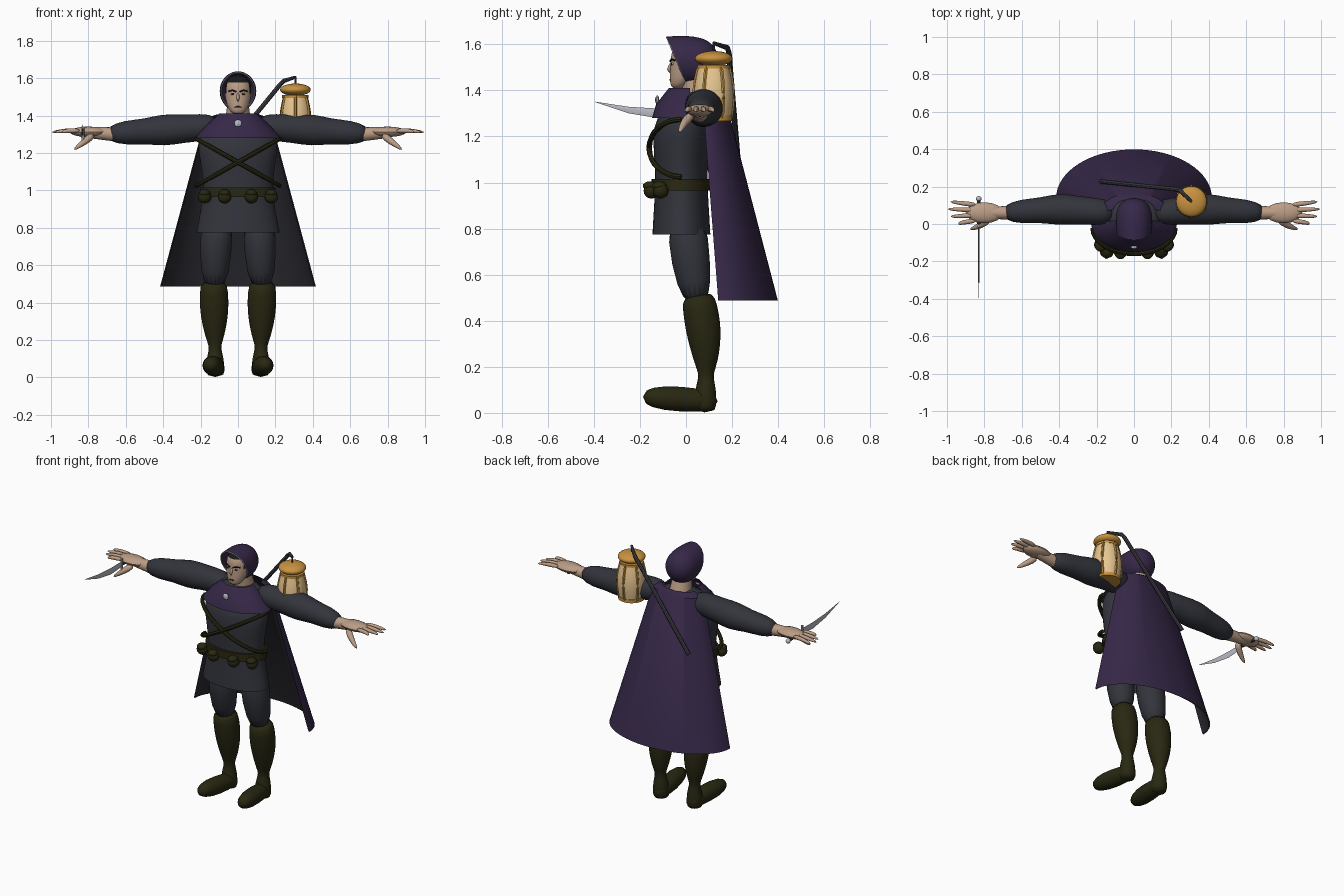
import bpy, bmesh
from math import sin, cos, pi, tau, radians
from mathutils import Vector, Matrix

cube = bpy.data.objects.get("Cube")
if cube:
    bpy.data.objects.remove(cube, do_unlink=True)


def colour(name, *rgb):
    material = bpy.data.materials.new(name)
    material.use_nodes = True
    material.diffuse_color = (*rgb, 1)
    shader = next(n for n in material.node_tree.nodes if n.type == 'BSDF_PRINCIPLED')
    shader.inputs["Base Color"].default_value = (*rgb, 1)
    shader.inputs["Roughness"].default_value = .8
    return material


GREY = colour("charcoal cloth", .033, .035, .045)
PURPLE = colour("purple cloth", .037, .021, .065)
OLIVE = colour("dark olive leather", .022, .021, .006)
SKIN = colour("skin", .5, .34, .24)
CREAM = colour("lantern cream", .85, .6, .3)
BRASS = colour("lantern brass", .58, .29, .05)
SILVER = colour("silver", .5, .5, .56)
DARK = colour("dark hair", .01, .01, .01)
IRON = colour("staff iron", .05, .05, .06)
LINING = colour("cape lining", .024, .023, .03)


def finish(name, bm, material, smooth=0, mirror=False):
    """Turn a bmesh into a shaded object, optionally mirrored and subdivided."""
    bmesh.ops.recalc_face_normals(bm, faces=bm.faces)
    mesh = bpy.data.meshes.new(name)
    bm.to_mesh(mesh)
    bm.free()
    mesh.materials.append(material)
    for polygon in mesh.polygons:
        polygon.use_smooth = True
    if not smooth:
        mesh.set_sharp_from_angle(angle=radians(40))
    part = bpy.data.objects.new(name, mesh)
    bpy.context.scene.collection.objects.link(part)
    if mirror:
        part.modifiers.new("Mirror", 'MIRROR').use_mirror_merge = False
    if smooth:
        subdivision = part.modifiers.new("Smooth", 'SUBSURF')
        subdivision.levels = subdivision.render_levels = smooth
    return part


def bridge(name, rings, material, closed=True, open_start=False, **options):
    """Join rings of points into a skin."""
    bm = bmesh.new()
    loops = [[bm.verts.new(point) for point in ring] for ring in rings]
    count = len(loops[0])
    for low, high in zip(loops, loops[1:]):
        for i in range(count if closed else count - 1):
            j = (i + 1) % count
            bm.faces.new((low[i], low[j], high[j], high[i]))
    if closed:
        bm.faces.new(loops[-1])
        if not open_start:
            bm.faces.new(loops[0])
    return finish(name, bm, material, **options)


def loft(name, axis, rows, material, sides=24, side=0, arc=None, warp=Vector, **options):
    """Each row holds: position on the axis, centre shift, half width, half depth."""
    first, last = arc or (0, tau - tau / sides)
    rings = []
    for along, shift, width, depth in rows:
        ring = []
        for i in range(sides):
            angle = first + (last - first) * i / (sides - 1)
            across, out = side + width * cos(angle), shift + depth * sin(angle)
            ring.append(warp((across, out, along) if axis == 'z' else (across, along, out)))
        rings.append(ring)
    return bridge(name, rings, material, closed=arc is None, **options)


def tube(name, points, radii, material, sides=16, **options):
    """Round skin along a path, with one radius or a radius per point."""
    points = [Vector(p) for p in points]
    if not isinstance(radii, list):
        radii = [radii] * len(points)
    rings = []
    for i, (point, radius) in enumerate(zip(points, radii)):
        heading = points[min(i + 1, len(points) - 1)] - points[max(i - 1, 0)]
        turn = heading.to_track_quat('Z', 'Y')
        angles = [tau * k / sides for k in range(sides)]
        rings.append([point + turn @ Vector((cos(a), sin(a), 0)) * radius for a in angles])
    return bridge(name, rings, material, **options)


def ball(name, centre, size, material, sides=16, **options):
    bm = bmesh.new()
    place = Matrix.Translation(centre) @ Matrix.Diagonal((*size, 1))
    bmesh.ops.create_uvsphere(bm, u_segments=sides, v_segments=sides // 2, radius=1, matrix=place)
    return finish(name, bm, material, **options)


# Tunic and belt
loft("tunic", 'z', [(.775, -.02, .225, .127), (.9, -.02, .2, .12), (1.04, -.02, .18, .11),
                    (1.2, -.02, .215, .13), (1.28, 0, .215, .13), (1.34, .03, .17, .11),
                    (1.4, .05, .1, .07)], GREY, open_start=True, smooth=1)
loft("belt", 'z', [(.965, -.02, .205, .13), (1.015, -.02, .2, .13)], OLIVE)

# Legs and boots; the calf swells and the ankle narrows
tube("thigh", [(.11, 0, .86), (.12, .02, .65), (.127, .05, .47)], [.092, .088, .062],
     GREY, smooth=1, mirror=True)
steps = [i / 8 for i in range(9)]
tube("boot_shaft", [(.13 - .01 * t, .05 + .03 * t + .02 * sin(pi * t), .52 * (1 - t)) for t in steps],
     [.07 - .015 * t + .013 * sin(tau * t) for t in steps], OLIVE, smooth=1, mirror=True)
tube("boot_foot", [(.12, .14, .05), (.12, .05, .055), (.14, -.1, .065), (.15, -.19, .07)],
     [.04, .053, .058, .03], OLIVE, smooth=1, mirror=True)

# Pouches and crossed straps
for place, x, y in [("outer", .178, -.11), ("inner", .072, -.15)]:
    ball(place + "_pouch", (x, y, .964), (.036, .034, .034), OLIVE, mirror=True)
    ball(place + "_pouch_flap", (x, y - .006, .985), (.03, .032, .02), OLIVE, mirror=True)
sweep = [pi * i / 16 for i in range(17)]
tube("strap", [(.222 * cos(a), -.02 - .14 * sin(a), 1.15 + .125 * cos(a)) for a in sweep],
     .012, OLIVE, sides=8, mirror=True)

# Arms and hands
tube("arm", [(i / 10, .08 - .02 * abs(i - 4) / 3, 1.35 - .007 * i) for i in range(1, 8)],
     [.06, .075, .077, .089, .067, .068, .042], GREY, smooth=1, mirror=True)
tube("wrist", [(.67, .06, 1.3), (.8, .06, 1.31)], [.037, .03], SKIN, mirror=True)
ball("palm", (.8, .06, 1.313), (.1, .056, .028), SKIN, mirror=True)
for i, finger in enumerate(["little", "ring", "middle", "index"]):
    spread = 1.5 - i
    knuckle, tip = .06 + .028 * spread, .06 + .04 * spread
    reach = 1 - .015 * abs(spread - .5) ** 2
    tube(finger + "_finger", [(.84, knuckle, 1.318), (.92, (knuckle + tip) / 2, 1.32),
                              (reach, tip, 1.31)], [.015, .014, .007], SKIN,
         sides=8, smooth=1, mirror=True)
tube("thumb", [(.77, .03, 1.3), (.82, -.01, 1.26), (.88, -.03, 1.215)], [.024, .02, .008],
     SKIN, sides=8, smooth=1, mirror=True)

# Head, with hair on the crown and temples
tube("neck", [(0, .055, 1.36), (0, .03, 1.48)], [.07, .055], SKIN)
head = loft("head", 'z', [(1.405, -.04, .03, .025), (1.45, -.015, .06, .057), (1.52, .01, .074, .077),
                          (1.58, .01, .07, .075), (1.62, .02, .03, .03)], SKIN, smooth=2)
head.data.materials.append(DARK)
for polygon in head.data.polygons:
    x, y, z = polygon.center
    if z > 1.58 or y > .03 or (z > 1.5 and abs(x) > .06):
        polygon.material_index = 1
tube("nose", [(0, -.06, 1.525), (0, -.08, 1.483), (0, -.065, 1.472)], [.006, .013, .008],
     SKIN, sides=8, smooth=1)
ball("eye_white", (.028, -.057, 1.515), (.013, .006, .006), SILVER, mirror=True)
ball("iris", (.028, -.062, 1.515), (.006, .003, .006), DARK, mirror=True)
tube("eyebrow", [(.01, -.069, 1.527), (.03, -.064, 1.535), (.05, -.048, 1.53)], .004,
     DARK, sides=8, mirror=True)
ball("mouth", (0, -.068, 1.446), (.02, .004, .004), DARK)


# Hood with a slanted opening and a pale rim
def slant(point):
    x, y, z = point
    return Vector((x, y + .42 * (1.6 - z) * max(0, (.08 - y) / .15), z))


loft("hood", 'y', [(-.07, 1.53, .095, .105), (.02, 1.53, .102, .11), (.1, 1.53, .088, .093),
                   (.14, 1.53, .035, .035)], PURPLE, open_start=True, warp=slant, smooth=2)
circle = [tau * i / 32 for i in range(33)]
tube("hood_rim", [slant((.09 * cos(a), -.07, 1.53 + .1 * sin(a))) for a in circle], .004,
     SILVER, sides=6)

# Mantle, brooch and cape
loft("mantle", 'z', [(1.41, .01, .1, .085), (1.34, 0, .178, .13), (1.28, 0, .228, .148)],
     PURPLE, arc=(-pi - .1, .1))
ball("brooch", (0, -.125, 1.358), (.021, .009, .021), SILVER, sides=10)
for name, material, inset in [("cape", PURPLE, 0), ("cape_lining", LINING, .006)]:
    rows = [(1.405, .075, .115, .065), (1.385, .07, .175, .095), (.487, .14, .416, .259)]
    loft(name, 'z', [(z, shift, width - inset, depth - inset) for z, shift, width, depth in rows],
         material, sides=33, arc=(0, pi))

# Lantern with a barrel body and six ribs
LANTERN = Vector((.307, .12, 1.28))


def above(height, radius=0, angle=0):
    return LANTERN + Vector((radius * cos(angle), radius * sin(angle), height))


barrel = [(.225 * t, .075 - .01 * t + .015 * sin(pi * t)) for t in steps]
tube("lantern_glass", [above(h) for h, r in barrel], [r for h, r in barrel], CREAM, sides=28)
tube("lantern_base", [above(-.012), above(.01)], .08, BRASS, sides=28)
tube("lantern_collar", [above(.215), above(.23)], .071, BRASS, sides=28)
ball("lantern_cap", above(.258), (.082, .082, .033), BRASS, sides=28)
for i in range(6):
    tube(f"lantern_rib_{i}", [above(h, r, tau * (i + .5) / 6) for h, r in barrel], .008,
         BRASS, sides=6)

# Hooked staff slung across the back
tube("staff", [(-.18, .228, 1.07), (.225, .186, 1.565), (.245, .18, 1.585), above(.325)],
     [.012, .012, .012, .008], IRON, sides=8)
tube("lantern_hook", [above(.328), above(.28)], .005, IRON, sides=8)

# Curved dagger in the right hand
GRIP = -.83
loft("dagger_blade", 'y', [(0, 1.305, .004, .017), (-.12, 1.3, .004, .021), (-.25, 1.315, .004, .014),
                           (-.395, 1.35, .001, .001)], SILVER, sides=4, side=GRIP)
tube("dagger_grip", [(GRIP, .13, 1.296), (GRIP, 0, 1.304)], .01, IRON, sides=8)
tube("dagger_guard", [(GRIP, -.01, 1.265), (GRIP, -.01, 1.342)], .008, SILVER, sides=8)
ball("dagger_pommel", (GRIP, .135, 1.295), (.015, .015, .015), SILVER)
